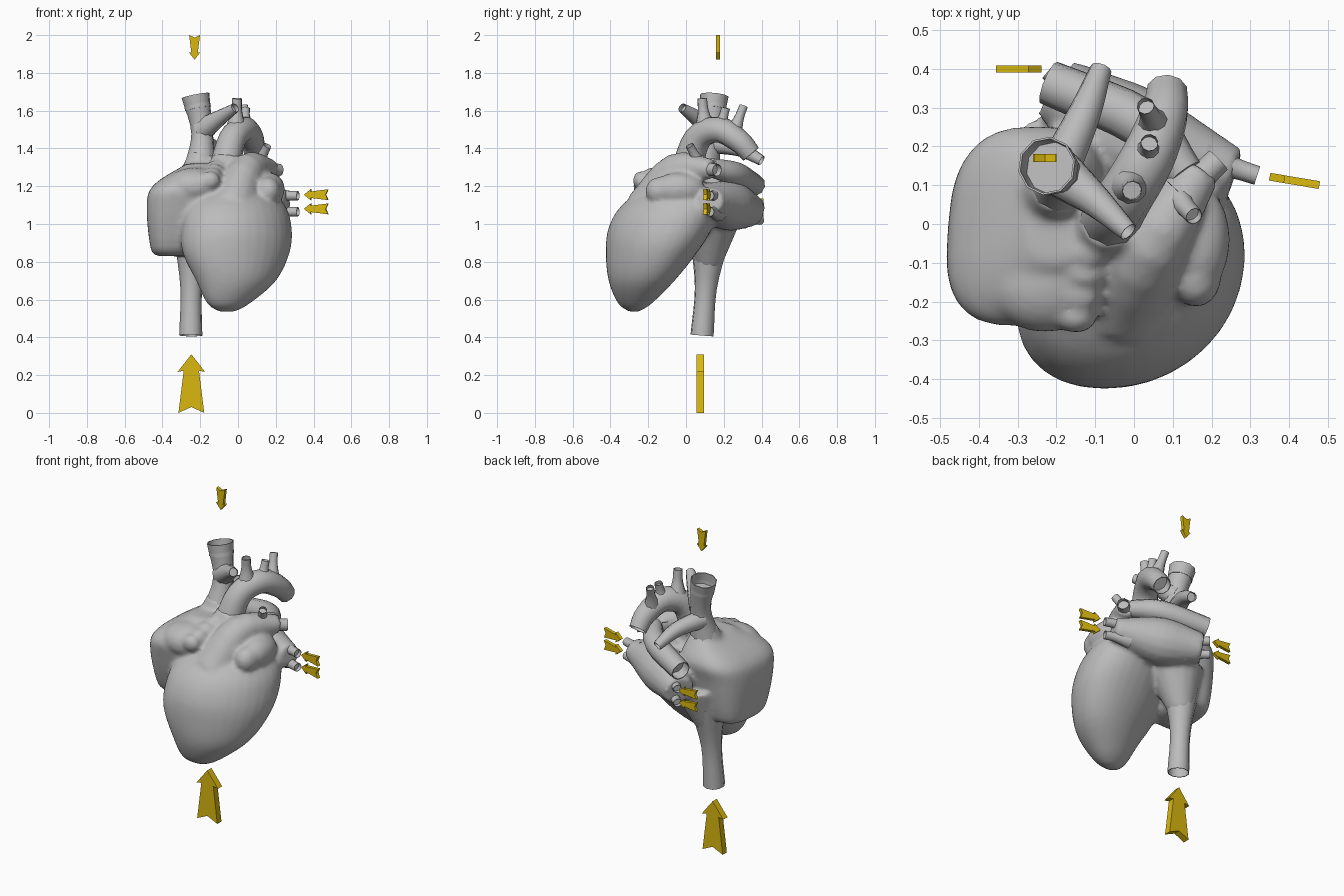
import bpy, bmesh, math
from mathutils import Vector, Matrix

cube = bpy.data.objects.get("Cube")
if cube:
    bpy.data.objects.remove(cube)


def material(name, rgb):
    m = bpy.data.materials.new(name)
    m.use_nodes = True
    m.diffuse_color = (*rgb, 1)
    m.node_tree.nodes["Principled BSDF"].inputs["Base Color"].default_value = (*rgb, 1)
    return m


GREY = material("tissue_grey", (0.5, 0.5, 0.5))
GOLD = material("arrow_gold", (0.7, 0.48, 0.005))


def finish(bm, name, mat, smooth=True):
    bmesh.ops.recalc_face_normals(bm, faces=bm.faces)
    mesh = bpy.data.meshes.new(name)
    bm.to_mesh(mesh)
    bm.free()
    mesh.materials.append(mat)
    ob = bpy.data.objects.new(name, mesh)
    bpy.context.collection.objects.link(ob)
    if smooth:
        bpy.ops.object.select_all(action='DESELECT')
        ob.select_set(True)
        bpy.context.view_layer.objects.active = ob
        bpy.ops.object.shade_smooth_by_angle(angle=math.radians(50))
    return ob


def loft(bm, rings):
    """Skin a list of point rings and cap both ends."""
    rows = [[bm.verts.new(point) for point in ring] for ring in rings]
    for lower, upper in zip(rows, rows[1:]):
        for i in range(len(lower)):
            bm.faces.new((lower[i - 1], lower[i], upper[i], upper[i - 1]))
    bm.faces.new(rows[0])
    bm.faces.new(rows[-1])


def spline(points, steps=4):
    """Smooth curve through points of any dimension."""
    p = [Vector(q) for q in points]
    p = [2 * p[0] - p[1]] + p + [2 * p[-1] - p[-2]]
    out = []
    for before, start, end, after in zip(p, p[1:], p[2:], p[3:]):
        leave, arrive = (end - before) / 2, (after - start) / 2
        for step in range(steps):
            t = step / steps
            ease = t * t * (3 - 2 * t)
            out.append(start * (1 - ease) + end * ease
                       + leave * t * (1 - t) ** 2 - arrive * t * t * (1 - t))
    return out + [p[-2]]


def tube(bm, points, sides=10, hollow=True):
    """Round tube through points that carry a radius as fourth value."""
    path = spline(points)
    centres = [q.to_3d() for q in path]
    last = len(path) - 1
    tangents = [(centres[min(i + 1, last)] - centres[max(i - 1, 0)]).normalized()
                for i in range(len(path))]
    side = tangents[0].orthogonal().normalized()
    rings = []

    def ring(centre, up, radius):
        turns = [math.tau * k / sides for k in range(sides)]
        return [centre + radius * (math.cos(a) * side + math.sin(a) * up) for a in turns]

    for i, centre in enumerate(centres):
        if i:
            side = tangents[i - 1].rotation_difference(tangents[i]) @ side
        up = tangents[i].cross(side)
        rings.append(ring(centre, up, path[i].w))
    if hollow:
        # Thin rim and a recessed bore at the cut end
        bore = path[-1].w * 0.93
        rings.append(ring(centres[-1], up, bore))
        rings.append(ring(centres[-1] - tangents[-1] * bore, up, bore))
    loft(bm, rings)


def rounded(value, power):
    return math.copysign(abs(value) ** (2 / power), value)


def slices(bm, levels, power, skew, sides=32):
    """Stack of rounded, skewed outlines: z, x min, x max, y min, y max."""
    rings = []
    for z, left, right, front, back in spline(levels):
        ring = []
        for k in range(sides):
            a = math.tau * k / sides
            across, deep = rounded(math.cos(a), power), rounded(math.sin(a), power)
            x = (left + right + (right - left) * (across + skew * deep)) / 2
            y = (front + back + (back - front) * deep) / 2
            ring.append((x, y, z))
        rings.append(ring)
    loft(bm, rings)


def blob(bm, centre, size):
    matrix = Matrix.Translation(centre) @ Matrix.Diagonal((*size, 1))
    bmesh.ops.create_icosphere(bm, subdivisions=3, radius=1, matrix=matrix)


def vessel(name, *points):
    bm = bmesh.new()
    tube(bm, points)
    finish(bm, name, GREY)


def branch(name, base, tip, radius):
    """Short vessel that flares where it leaves its parent."""
    middle = Vector(base).lerp(Vector(tip), 0.55)
    vessel(name, (*base, radius * 2.1), (*middle, radius * 1.15), (*tip, radius))


# Chambers, fused into one soft skin
body = bmesh.new()
# ventricles
slices(body, [(.535, -.1, -.02, -.3, -.25), (.58, -.16, .06, -.36, -.18),
              (.7, -.215, .195, -.41, -.06), (.85, -.285, .265, -.425, .06),
              (.98, -.29, .275, -.41, .14), (1.1, -.26, .24, -.34, .17),
              (1.22, -.16, .13, -.18, .13)], power=2.1, skew=.24)
# right atrium
slices(body, [(.83, -.42, -.25, -.1, .12), (.87, -.46, -.2, -.18, .18),
              (1.1, -.48, -.1, -.25, .23), (1.21, -.44, -.08, -.25, .25),
              (1.32, -.27, -.12, -.1, .18)], power=3, skew=.1)
# right auricle with a scalloped edge
blob(body, (-.23, -.15, 1.2), (.15, .13, .1))
for k in range(4):
    blob(body, Vector((-.15, -.24, 1.23)) + k * Vector((.012, .055, .02)), (.055, .042, .05))
# left auricle
blob(body, (.165, -.04, 1.185), (.083, .14, .088))
blob(body, (.16, -.14, 1.175), (.065, .075, .075))
# left atrium
tube(body, [(.26, .13, 1.12, .065), (0, .22, 1.1, .135), (-.2, .35, 1.07, .085)], 16, False)
# pulmonary trunk
tube(body, [(-.03, -.2, 1.08, .125), (.05, -.05, 1.285, .092), (.175, .14, 1.29, .052)], 16, False)
# flared roots of the aorta and the two great veins
tube(body, [(-.08, -.03, 1.15, .13), (-.065, .01, 1.36, .07)], 16, False)
tube(body, [(-.22, .07, 1.18, .12), (-.195, .1, 1.37, .068)], 16, False)
tube(body, [(-.19, .13, 1.02, .16), (-.24, .12, .78, .068)], 16, False)
chambers = finish(body, "heart_chambers", GREY)
skin = chambers.modifiers.new("Fuse", 'REMESH')
skin.mode = 'VOXEL'
skin.voxel_size = 0.013
skin.use_smooth_shade = True
soft = chambers.modifiers.new("Soften", 'SMOOTH')
soft.factor = 0.5
soft.iterations = 7

# Great vessels with open cut ends
vessel("superior_vena_cava", (-.2, .09, 1.28, .09), (-.19, .13, 1.48, .058), (-.225, .15, 1.68, .076))
vessel("inferior_vena_cava", (-.235, .125, .92, .105), (-.247, .105, .66, .059), (-.25, .085, .41, .062))
vessel("left_head_vein", (-.19, .13, 1.5, .065), (-.1, .06, 1.56, .043), (-.015, -.02, 1.615, .026))
vessel("rear_chest_vein", (-.2, .13, 1.43, .056), (-.13, .28, 1.4, .043), (-.085, .4, 1.335, .028))
vessel("aorta", (-.075, 0, 1.27, .085), (-.03, .06, 1.45, .073), (.035, .17, 1.5, .07),
       (.078, .28, 1.44, .062), (.085, .345, 1.37, .053))
vessel("right_lung_artery", (.13, .13, 1.3, .05), (.02, .26, 1.265, .064), (-.22, .365, 1.205, .058))

# Side branches
branch("first_arch_branch", (-.01, .1, 1.51), (-.005, .085, 1.665), .026)
branch("second_arch_branch", (.035, .18, 1.5), (.04, .21, 1.615), .023)
branch("third_arch_branch", (.055, .25, 1.48), (.03, .305, 1.625), .023)
branch("left_lung_artery", (.12, .07, 1.295), (.218, .165, 1.285), .034)
branch("upper_lung_artery_branch", (.1, .08, 1.3), (.155, .02, 1.415), .023)
for label, z in (("upper", 1.15), ("lower", 1.065)):
    branch("left_%s_lung_vein" % label, (.18, .17, z), (.318, .125, z), .025)
    branch("right_%s_lung_vein" % label, (-.11, .3, z - .04), (-.22, .395, z - .045), .025)


# Flow arrows: flat plates with swept head and notched tail
def arrow(name, tip, direction, across, length, thick):
    along, wide = Vector(direction).normalized(), Vector(across)
    normal = along.cross(wide)
    half = [(0, 0), (.3, .235), (.28, .13), (1, .22)]
    outline = half + [(.9, 0)] + [(a, -b) for a, b in half[:0:-1]]
    bm = bmesh.new()
    verts = [bm.verts.new(Vector(tip) - along * a * length + wide * b * length - normal * thick / 2)
             for a, b in outline]
    face = bm.faces.new(verts)
    grown = bmesh.ops.extrude_face_region(bm, geom=[face])["geom"]
    bmesh.ops.translate(bm, vec=normal * thick,
                        verts=[v for v in grown if isinstance(v, bmesh.types.BMVert)])
    finish(bm, name, GOLD, smooth=False)


arrow("upper_body_arrow", (-.23, .17, 1.87), (0, 0, -1), (1, 0, 0), .13, .02)
arrow("lower_body_arrow", (-.247, .075, .31), (0, 0, 1), (1, 0, 0), .31, .04)
for label, z in (("upper", 1.155), ("lower", 1.08)):
    arrow("left_%s_arrow" % label, (.35, .122, z), (-.13, .022, 0), (0, 0, 1), .13, .02)
    arrow("right_%s_arrow" % label, (-.238, .4, z - .047), (1, 0, 0), (0, 0, 1), .118, .018)
